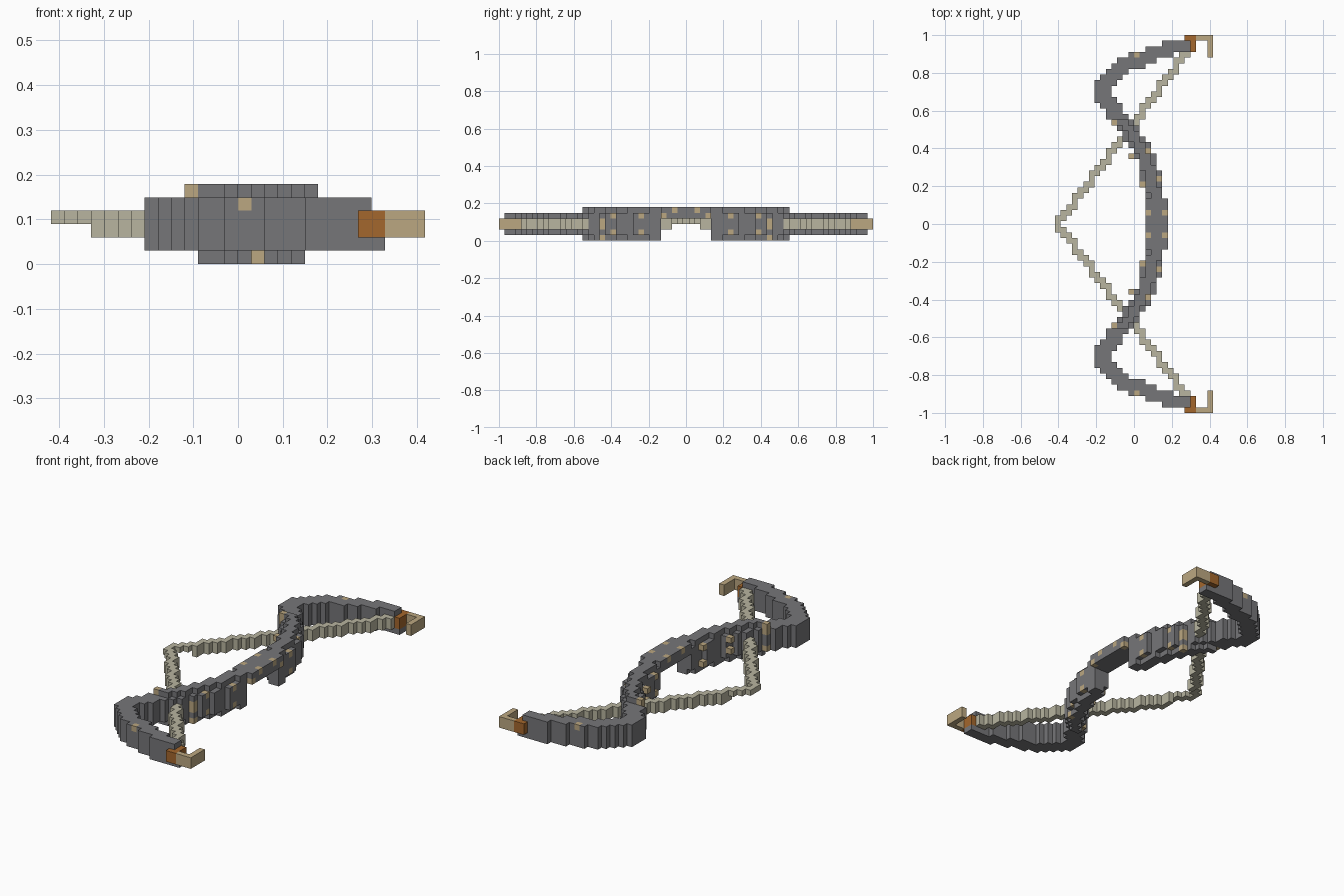
import bpy, bmesh
from mathutils import Vector

cube = bpy.data.objects.get("Cube")
if cube:
    bpy.data.objects.remove(cube, do_unlink=True)

U = 2 / 67  # block size


def material(name, r, g, b):
    m = bpy.data.materials.new(name)
    m.use_nodes = True
    m.diffuse_color = (r, g, b, 1)
    m.node_tree.nodes["Principled BSDF"].inputs["Base Color"].default_value = (r, g, b, 1)
    return m


mats = {
    "bow_limbs": material("dark grey", 0.18, 0.18, 0.19),
    "limb_studs": material("tan", 0.50, 0.39, 0.22),
    "tip_hooks": material("tan hook", 0.50, 0.39, 0.22),
    "tip_bindings": material("orange brown", 0.37, 0.135, 0.026),
    "bow_string": material("pale cord", 0.48, 0.46, 0.35),
}
blocks = {}  # grid cell -> part name


def put(part, i, j, k):
    """Place a block and its mirror across the middle of the bow."""
    for s in (1, -1):
        blocks[(i, s * j, k)] = part


def nearest(p, path):
    """Distance from p to a polyline of (x, y, half width), less that width."""
    best = 9
    for a, b in zip(path, path[1:]):
        pa, pb = Vector(a[:2]), Vector(b[:2])
        d = pb - pa
        t = min(1, max(0, (p - pa).dot(d) / d.length_squared))
        best = min(best, (p - pa - d * t).length - (a[2] + (b[2] - a[2]) * t))
    return best


limb = [(.12, 0, .055), (.115, .13, .052), (.09, .25, .05), (.06, .35, .048),
        (.015, .44, .046), (-.04, .52, .044), (-.10, .59, .044), (-.15, .65, .044),
        (-.165, .71, .044), (-.14, .77, .042), (-.08, .82, .041), (0, .86, .04),
        (.1, .90, .04), (.2, .93, .038), (.30, .95, .036)]
cord = [(-.403, 0, .021), (.28, .91, .021)]

for i in range(-14, 14):
    for j in range(34):
        p = Vector(((i + .5) * U, j * U))
        # string, thinner at the drawn middle
        if nearest(p, cord) < 0:
            for k in ((3,) if i < -11 else (2, 3)):
                put("bow_string", i, j, k)
        # curved limbs with a raised ridge and an open grip
        d = nearest(p, limb)
        if d < 0 and j < 33 and i < 11:
            for k in range(6):
                if k in (0, 5) and (p.y > .56 or (d > -.018 and p.y > .14)):
                    continue
                if k == 4 and i > 9:
                    continue
                if p.y < .12 and k < 4:
                    continue
                put("bow_limbs", i, j, k)

# studs along the limb edges
for x, y, levels in [(.07, .07, (5,)), (.16, .07, (5,)), (.16, .13, (4,)),
                     (.13, .24, (1, 4)), (.04, .22, (1, 4)), (.075, .39, (1, 4)),
                     (-.015, .37, (2, 4)), (-.10, .55, (1, 4, 5)),
                     (.015, .90, (4,)), (.045, .46, (0, 2, 3))]:
    for k in levels:
        put("limb_studs", int(x // U), round(y / U), k)

# tip bindings and hooks
for k in (2, 3):
    for j in (31, 32, 33):
        for i in (9, 10):
            put("tip_bindings", i, j, k)
    for i in (11, 12, 13):
        put("tip_hooks", i, 33, k)
    for j in (30, 31, 32):
        put("tip_hooks", 13, j, k)

# build each part from the exposed block faces
SIDES = [(axis, s) for axis in range(3) for s in (0, 1)]
CORNERS = ((0, 0), (1, 0), (1, 1), (0, 1))
for part, mat in mats.items():
    bm = bmesh.new()
    seen = {}
    for cell in [c for c, name in blocks.items() if name == part]:
        for axis, s in SIDES:
            other = list(cell)
            other[axis] += 2 * s - 1
            if tuple(other) in blocks:
                continue
            verts = []
            for a, b in CORNERS if s else reversed(CORNERS):
                c = list(cell)
                c[axis] += s
                c[(axis + 1) % 3] += a
                c[(axis + 2) % 3] += b
                c = tuple(c)
                if c not in seen:
                    seen[c] = bm.verts.new((c[0] * U, (c[1] - .5) * U, c[2] * U))
                verts.append(seen[c])
            bm.faces.new(verts)
    # merge neighbouring coplanar faces
    bmesh.ops.dissolve_limit(bm, angle_limit=0.01, verts=bm.verts, edges=bm.edges)
    me = bpy.data.meshes.new(part)
    bm.to_mesh(me)
    bm.free()
    me.materials.append(mat)
    bpy.context.collection.objects.link(bpy.data.objects.new(part, me))
